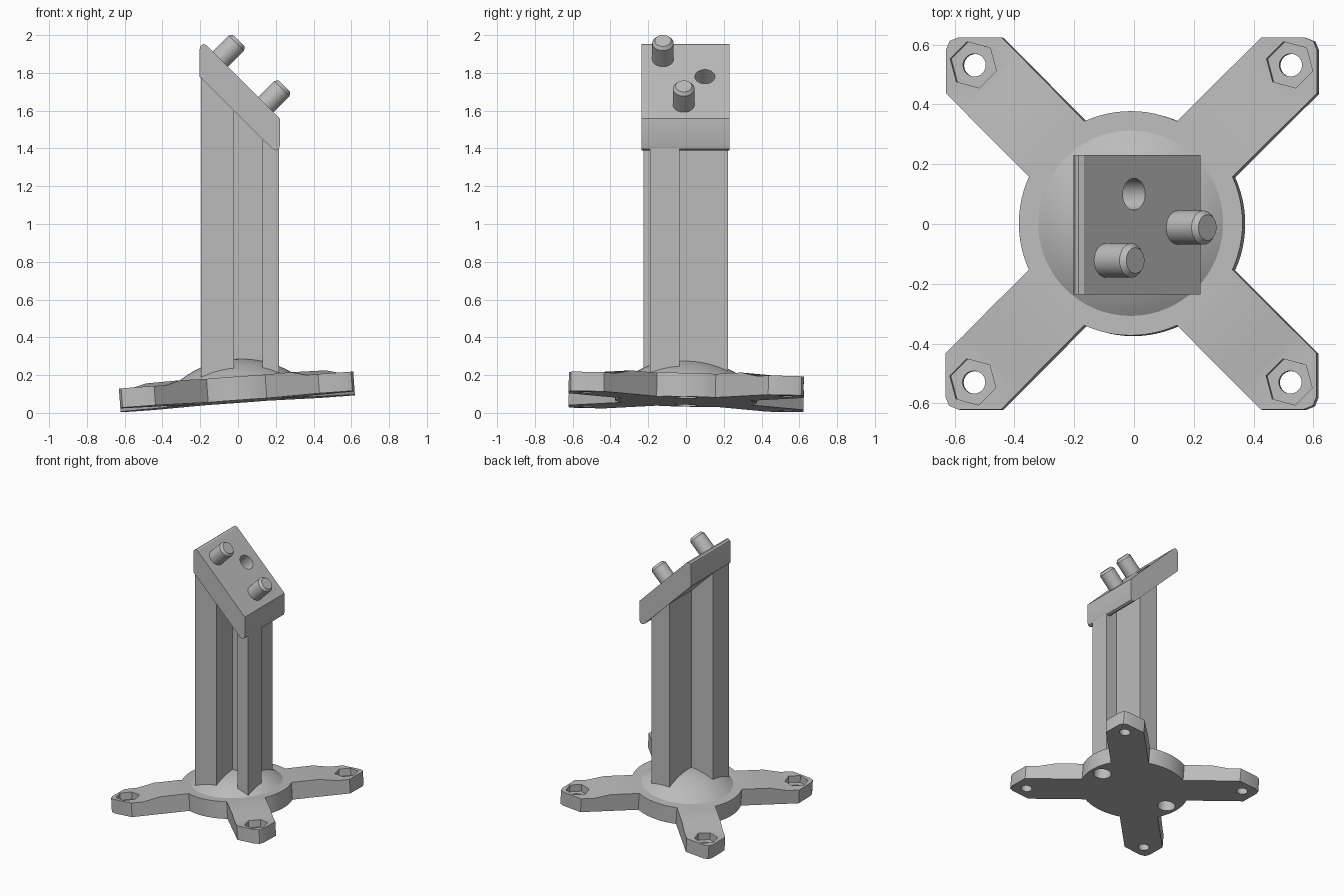
import bpy, bmesh, math
from mathutils import Matrix, Vector

if "Cube" in bpy.data.objects:
    bpy.data.objects.remove(bpy.data.objects["Cube"])

grey = bpy.data.materials.new("mid_grey")
grey.use_nodes = True
tone = (0.5, 0.5, 0.5, 1)
grey.diffuse_color = tone
grey.node_tree.nodes["Principled BSDF"].inputs["Base Color"].default_value = tone


def finish(bm, name):
    bmesh.ops.recalc_face_normals(bm, faces=bm.faces)
    mesh = bpy.data.meshes.new(name)
    bm.to_mesh(mesh)
    bm.free()
    mesh.materials.append(grey)
    obj = bpy.data.objects.new(name, mesh)
    bpy.context.collection.objects.link(obj)
    return obj


def prism(name, points, offset):
    """Extrude a closed loop of 3D points by an offset."""
    bm = bmesh.new()
    face = bm.faces.new([bm.verts.new(p) for p in points])
    new = bmesh.ops.extrude_face_region(bm, geom=[face])["geom"]
    bmesh.ops.translate(bm, vec=offset, verts=[v for v in new if isinstance(v, bmesh.types.BMVert)])
    return finish(bm, name)


def lathe(name, profile, matrix=Matrix(), steps=48):
    """Spin (radius, height) points around the local z axis."""
    bm = bmesh.new()
    verts = [bm.verts.new((r, 0, z)) for r, z in profile]
    edges = [bm.edges.new(pair) for pair in zip(verts, verts[1:])]
    bmesh.ops.spin(bm, geom=verts + edges, cent=(0, 0, 0), axis=(0, 0, 1),
                   angle=math.tau, steps=steps, use_merge=True)
    bmesh.ops.remove_doubles(bm, verts=bm.verts, dist=1e-5)
    bm.transform(matrix)
    return finish(bm, name)


def drum(name, radius, low, high, matrix=Matrix(), steps=32):
    return lathe(name, [(0, low), (radius, low), (radius, high), (0, high)], matrix, steps)


def cut(target, cutter):
    cutter.hide_render = True
    mod = target.modifiers.new("cut", 'BOOLEAN')
    mod.operation = 'DIFFERENCE'
    mod.solver = 'EXACT'
    mod.object = cutter
    bpy.context.view_layer.objects.active = target
    bpy.ops.object.modifier_apply(modifier=mod.name)
    bpy.data.objects.remove(cutter)


# Base plate outline: one arm and one disc arc, repeated four times
THICK, DISC, END = 0.125, 0.375, 0.622
start = math.radians(24.5)
quarter = [(END, 0.435), (END, 0.58), (0.61, 0.61), (0.58, END), (0.435, END)]
quarter = [(DISC * math.cos(start), DISC * math.sin(start))] + quarter
quarter += [(DISC * math.cos(a), DISC * math.sin(a))
            for a in [math.pi / 2 - start + i * 2 * start / 12 for i in range(12)]]
outline = []
for k in range(4):
    turn = Matrix.Rotation(k * math.pi / 2, 3, 'Z')
    outline += [turn @ Vector((x, y, 0)) for x, y in quarter]
base = prism("base_plate", outline, (0, 0, THICK))

# Thinner arm ends, hexagonal nut pockets and bolt holes
for k in range(4):
    turn = Matrix.Rotation(math.radians(45 + 90 * k), 3, 'Z')
    ramp = [(0.54, 0.126), (0.66, 0.102), (1, 0.102), (1, 0.2), (0.54, 0.2)]
    cut(base, prism("ramp_cutter", [turn @ Vector((d, -0.3, z)) for d, z in ramp],
                    turn @ Vector((0, 0.6, 0))))
    spot = Matrix.Translation(turn @ Vector((0.75, 0, 0)))
    twist = Matrix.Rotation(math.radians(-15), 4, 'Z')
    cut(base, drum("pocket_cutter", 0.08, 0.05, 0.2, spot @ twist, 6))
    cut(base, drum("bolt_cutter", 0.038, -0.1, 0.2, spot))

# Blind holes under the disc
for side in (-1, 1):
    cut(base, drum("blind_cutter", 0.062, -0.1, 0.09, Matrix.Translation((side * 0.29, 0, 0))))

# Shallow dome on the disc
rise, rim = 0.1, 0.31
ball = (rim ** 2 + rise ** 2) / (2 * rise)
sweep = math.asin(rim / ball)
arc = [(ball * math.sin(sweep * i / 10), THICK + rise - ball + ball * math.cos(sweep * i / 10))
       for i in range(11)]
dome = lathe("dome", arc + [(rim, THICK - 0.02), (0, THICK - 0.02)], steps=64)

# The whole foot leans slightly
for part in (base, dome):
    part.location = (-0.002, 0, 0.06)
    part.rotation_euler = (-0.02, -0.0725, 0)

# Post: three bars in a stepped arrangement, ending under the slanted head
bars = {"left_bar": (-0.197, -0.02, -0.225, -0.035),
        "middle_bar": (-0.02, 0.13, -0.035, 0.222),
        "right_bar": (0.13, 0.217, -0.19, -0.035)}
for name, (x0, x1, y0, y1) in bars.items():
    side = [(x0, y0, 0.13), (x1, y0, 0.13), (x1, y0, 1.62 - x1), (x0, y0, 1.62 - x0)]
    prism(name, side, (0, y1 - y0, 0))

# Slanted head with rounded upper and lower edges
profile = [(-0.203, 1.78), (-0.203, 1.925), (-0.198, 1.943), (-0.185, 1.952), (-0.168, 1.948),
           (0.222, 1.558), (0.222, 1.415), (0.215, 1.397), (0.2, 1.39), (0.185, 1.395)]
head = prism("head", [(x, -0.236, z) for x, z in profile], (0, 0.466, 0))


def on_slope(x, y):
    return Matrix.Translation((x, y, 1.78 - x)) @ Matrix.Rotation(math.pi / 4, 4, 'Y')


cut(head, drum("socket_cutter", 0.053, -0.11, 0.1, on_slope(0, 0.1)))

# Two chamfered pegs standing on the slope
peg = [(0, -0.03), (0.057, -0.03), (0.057, 0.12), (0.043, 0.138), (0, 0.138)]
lathe("upper_peg", peg, on_slope(-0.093, -0.122), 32)
lathe("lower_peg", peg, on_slope(0.148, -0.012), 32)

# Smooth the round surfaces and keep the edges crisp
bpy.ops.object.select_all(action='DESELECT')
for obj in bpy.context.collection.objects:
    if obj.type == 'MESH' and grey.name in obj.data.materials:
        obj.select_set(True)
        bpy.context.view_layer.objects.active = obj
bpy.ops.object.shade_smooth_by_angle(angle=math.radians(25))
